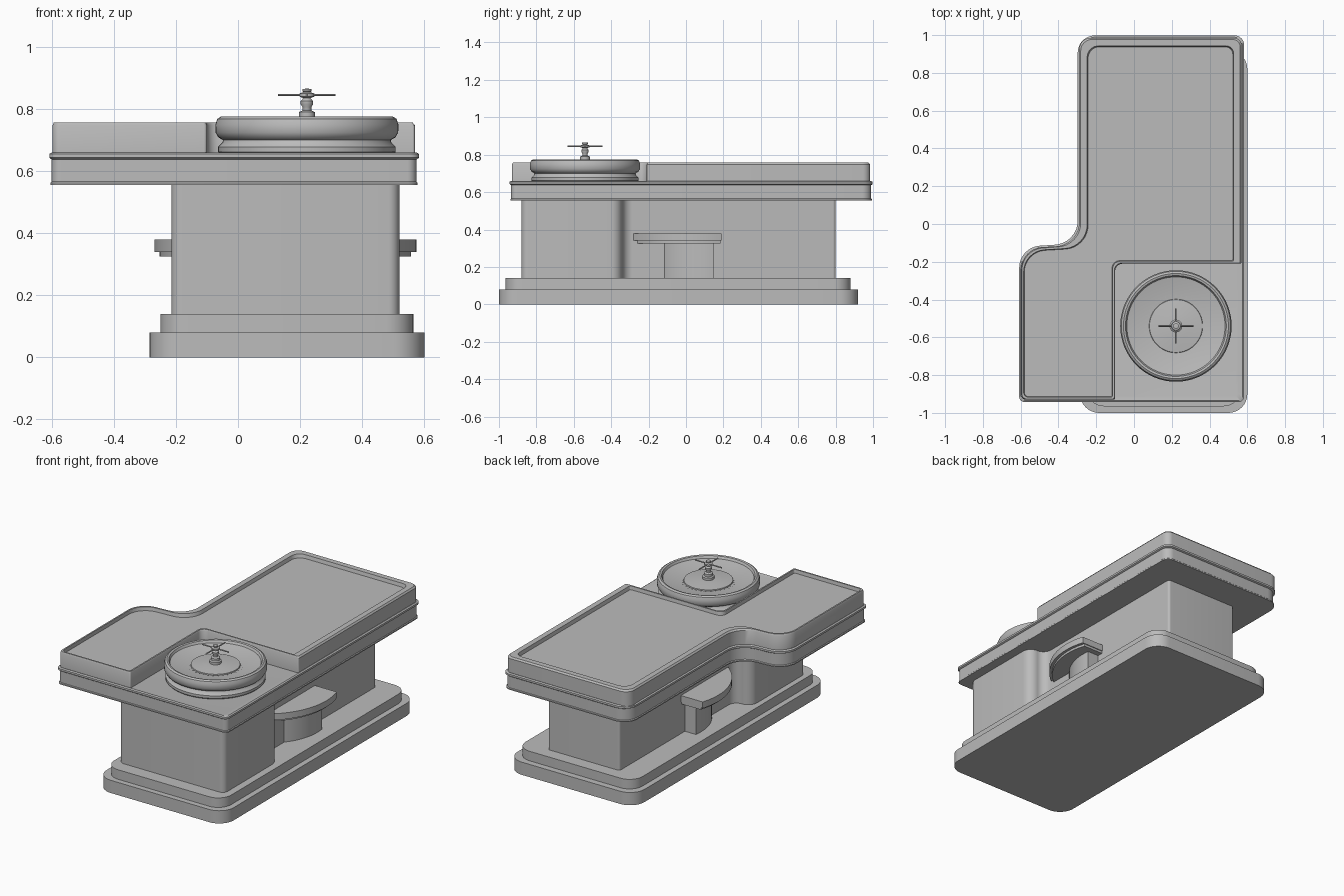
import bpy, bmesh, math
from mathutils import Vector

cube = bpy.data.objects.get("Cube")
if cube:
    bpy.data.objects.remove(cube)

grey = bpy.data.materials.new("plain grey")
grey.use_nodes = True
colour = (0.5, 0.5, 0.5, 1)
grey.diffuse_color = colour
grey.node_tree.nodes["Principled BSDF"].inputs["Base Color"].default_value = colour


def finish(name, bm, angle=35):
    bmesh.ops.recalc_face_normals(bm, faces=bm.faces)
    mesh = bpy.data.meshes.new(name)
    bm.to_mesh(mesh)
    bm.free()
    mesh.materials.append(grey)
    ob = bpy.data.objects.new(name, mesh)
    bpy.context.collection.objects.link(ob)
    bpy.ops.object.select_all(action='DESELECT')
    ob.select_set(True)
    bpy.context.view_layer.objects.active = ob
    bpy.ops.object.shade_smooth_by_angle(angle=math.radians(angle))
    return ob


def rounded(corners, steps=8):
    """Outline with each (x, y, radius) corner replaced by an arc."""
    out = []
    n = len(corners)
    for i, (x, y, r) in enumerate(corners):
        p = Vector((x, y))
        a = (Vector(corners[i - 1][:2]) - p).normalized()
        b = (Vector(corners[(i + 1) % n][:2]) - p).normalized()
        w = math.sin(a.angle(b) / 2)
        for k in range(steps + 1):
            t = k / steps
            c0, c1, c2 = (1 - t) ** 2, 2 * w * t * (1 - t), t * t
            out.append(((p + a * r) * c0 + p * c1 + (p + b * r) * c2) / (c0 + c1 + c2))
    return out


def rect(x0, x1, y0, y1, r):
    return rounded([(x0, y0, r), (x1, y0, r), (x1, y1, r), (x0, y1, r)])


def loft(name, *layers):
    """Closed solid through (outline, z) layers of equal point count."""
    bm = bmesh.new()
    loops = [[bm.verts.new((p[0], p[1], z)) for p in o] for o, z in layers]
    for lo, hi in zip(loops, loops[1:]):
        for i in range(len(lo)):
            j = (i + 1) % len(lo)
            bm.faces.new((lo[i], lo[j], hi[j], hi[i]))
    bm.faces.new(loops[0][::-1])
    bm.faces.new(loops[-1])
    return finish(name, bm)


def lathe(name, profile, cx, cy, steps=64):
    """Turned solid; the profile runs from axis to axis."""
    bm = bmesh.new()
    vs = [bm.verts.new((cx + r, cy, z)) for r, z in profile]
    es = [bm.edges.new(e) for e in zip(vs, vs[1:])]
    bmesh.ops.spin(bm, geom=vs + es, cent=(cx, cy, 0), axis=(0, 0, 1),
                   angle=math.tau, steps=steps)
    bmesh.ops.remove_doubles(bm, verts=bm.verts, dist=0.0002)
    return finish(name, bm)


def cut_disc(cx, cy, r, y_cut):
    """Circle with its rear sliced flat."""
    a = math.asin((y_cut - cy) / r)
    start, end = math.pi - a, math.tau + a
    return [(cx + r * math.cos(start + (end - start) * k / 48),
             cy + r * math.sin(start + (end - start) * k / 48)) for k in range(49)]


# Stepped base
foot = rect(-0.285, 0.6, -1, 0.92, 0.1)
loft("base_plinth", (foot, 0), (foot, 0.08))
step = rect(-0.25, 0.565, -0.965, 0.88, 0.09)
loft("base_step", (step, 0.08), (step, 0.14))

# Pedestal: wide front block easing into a narrow rear block
MID = 0.1525
half = [(0.367, -0.88, 0.035), (0.367, -0.34, 0.06), (0.25, -0.34, 0.055), (0.25, 0.8, 0.015)]
ped = rounded([(MID + x, y, r) for x, y, r in half] +
              [(MID - x, y, r) for x, y, r in reversed(half)])
loft("pedestal", (ped, 0.14), (ped, 0.56))

# Side shelf with its support, showing on both sides of the pedestal
support = cut_disc(MID, 0.1, 0.33, 0.15)
loft("shelf_support", (support, 0.14), (support, 0.33))
lip = cut_disc(MID, 0.06, 0.405, 0.185)
loft("shelf_lip", (lip, 0.325), (lip, 0.345))
shelf = cut_disc(MID, 0.06, 0.422, 0.19)
loft("shelf", (shelf, 0.34), (shelf, 0.38))


# Table slab and the bead around its top edge
def table(d):
    return rounded([(0.575 + d, -0.935 - d, 0.03), (0.575 + d, 0.99 + d, 0.05),
                    (-0.29 - d, 0.99 + d, 0.09), (-0.29 - d, -0.11 + d, 0.12),
                    (-0.6 - d, -0.13 + d, 0.11), (-0.6 - d, -0.935 - d, 0.03)])


loft("table_slab", (table(0.004), 0.555), (table(0.004), 0.562), (table(0), 0.566), (table(0), 0.64))
loft("table_bead", (table(0), 0.637), (table(0.008), 0.643), (table(0.008), 0.655),
     (table(0), 0.66), (table(-0.02), 0.655))


# Raised tray: wide rim at the rear, thin rim round the front, open corner for the dial
def tray(thin, wide):
    return rounded([(0.57 - wide, -0.21 + thin, 0.008), (0.57 - wide, 0.985 - wide, 0.04),
                    (-0.29 + wide, 0.985 - wide, 0.06), (-0.29 + wide, -0.11 - thin, 0.12),
                    (-0.597 + thin, -0.13 - thin, 0.11), (-0.597 + thin, -0.93 + thin, 0.025),
                    (-0.1 - thin, -0.93 + thin, 0.01), (-0.1 - thin, -0.21 + thin, 0.04)])


loft("tray", (tray(0, 0), 0.65), (tray(0, 0), 0.747), (tray(0.004, 0.008), 0.757),
     (tray(0.013, 0.042), 0.757), (tray(0.016, 0.047), 0.735))

# Dial bowl with a grooved side and a dished face
DX, DY = 0.222, -0.54
lathe("dial_bowl", [(0, 0.65), (0.275, 0.65), (0.286, 0.662), (0.286, 0.678), (0.272, 0.692),
                    (0.27, 0.7), (0.285, 0.708), (0.294, 0.724), (0.295, 0.75), (0.289, 0.768),
                    (0.278, 0.775), (0.267, 0.772), (0.26, 0.758), (0.2, 0.746), (0.142, 0.74),
                    (0.14, 0.746), (0.07, 0.753), (0, 0.757)], DX, DY)

# Graduation ticks around the dial centre
bm = bmesh.new()
for k in range(36):
    a = math.tau * k / 36
    u, v = Vector((math.cos(a), math.sin(a), 0)), Vector((-math.sin(a), math.cos(a), 0))
    top = [bm.verts.new(Vector((DX, DY, 0)) + u * r + v * s + Vector((0, 0, z)))
           for r, s, z in ((0.146, -0.002, 0.744), (0.168, -0.002, 0.746),
                           (0.168, 0.002, 0.746), (0.146, 0.002, 0.744))]
    bm.faces.new(top)
finish("dial_ticks", bm)

# Turned spindle with crossed handles
lathe("spindle", [(0, 0.75), (0.034, 0.75), (0.034, 0.77), (0.026, 0.775), (0.026, 0.79),
                  (0.014, 0.795), (0.014, 0.806), (0.02, 0.815), (0.02, 0.825), (0.012, 0.835),
                  (0.024, 0.84), (0.024, 0.85), (0.012, 0.854), (0.015, 0.858),
                  (0.015, 0.864), (0, 0.866)], DX, DY, 24)
for name, axis in (("handle_across", (1, 0, 0)), ("handle_along", (0, 1, 0))):
    bm = bmesh.new()
    bmesh.ops.create_cone(bm, cap_ends=True, segments=10, radius1=0.004, radius2=0.004, depth=0.185)
    turn = Vector((0, 0, 1)).rotation_difference(Vector(axis)).to_matrix()
    bmesh.ops.rotate(bm, matrix=turn, verts=bm.verts)
    bmesh.ops.translate(bm, vec=(DX, DY, 0.845), verts=bm.verts)
    finish(name, bm)
